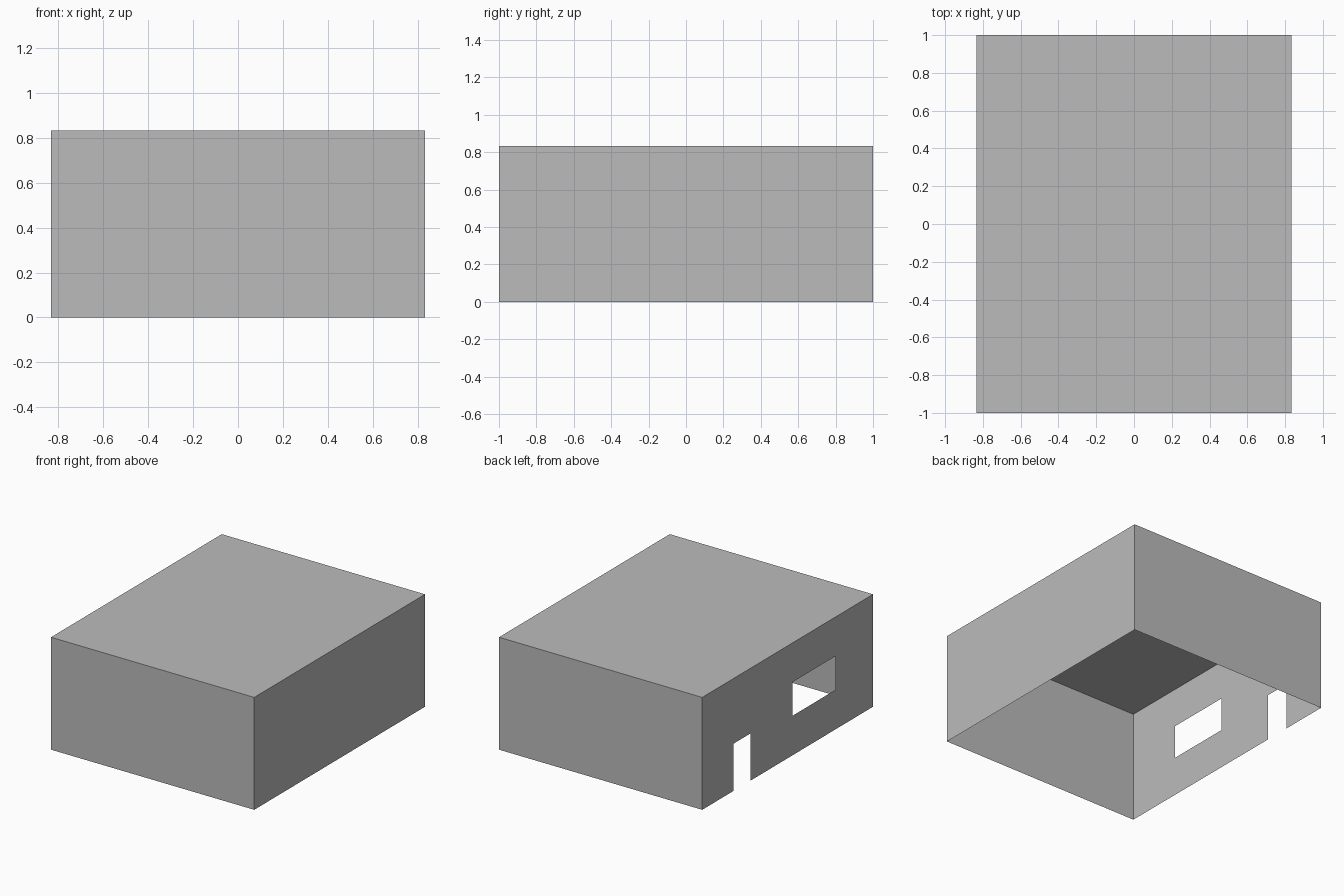
import bpy
import bmesh

if "Cube" in bpy.data.objects:
    bpy.data.objects.remove(bpy.data.objects["Cube"])

W, D, H = 0.8333, 1.0, 0.8333      # half width, half depth, height
DOOR = (0.433, 0.633, 0.0, 0.35)   # y min, y max, z min, z max
WINDOW = (-0.558, -0.058, 0.293, 0.543)

grey = bpy.data.materials.new("plain_grey")
grey.diffuse_color = (0.5, 0.5, 0.5, 1.0)
grey.use_nodes = True
grey.node_tree.nodes["Principled BSDF"].inputs["Base Color"].default_value = grey.diffuse_color


def panel(name, origin, u_dir, v_dir, us, vs, holes=()):
    """Thin sheet split along us and vs, leaving out the cells inside holes."""
    bm = bmesh.new()
    grid = [[bm.verts.new([o + u * a + v * b
                           for o, a, b in zip(origin, u_dir, v_dir)])
             for v in vs] for u in us]
    for i in range(len(us) - 1):
        for j in range(len(vs) - 1):
            cu, cv = (us[i] + us[i + 1]) / 2, (vs[j] + vs[j + 1]) / 2
            if any(h[0] < cu < h[1] and h[2] < cv < h[3] for h in holes):
                continue
            bm.faces.new((grid[i][j], grid[i + 1][j],
                          grid[i + 1][j + 1], grid[i][j + 1]))
    loose = [v for v in bm.verts if not v.link_faces]
    bmesh.ops.delete(bm, geom=loose, context='VERTS')
    mesh = bpy.data.meshes.new(name)
    bm.to_mesh(mesh)
    bm.free()
    mesh.materials.append(grey)
    obj = bpy.data.objects.new(name, mesh)
    bpy.context.collection.objects.link(obj)
    return obj


X, Y, Z = (1, 0, 0), (0, 1, 0), (0, 0, 1)
NX, NY = (-1, 0, 0), (0, -1, 0)

# Plain walls and flat roof, all facing outward; the floor is open
panel("front_wall", (0, -D, 0), X, Z, (-W, W), (0, H))
panel("back_wall", (0, D, 0), NX, Z, (-W, W), (0, H))
panel("right_wall", (W, 0, 0), Y, Z, (-D, D), (0, H))
panel("roof", (0, 0, H), X, Y, (-W, W), (-D, D))

# Left wall with a doorway and a window opening (u runs towards -y)
holes = [(-h[1], -h[0], h[2], h[3]) for h in (DOOR, WINDOW)]
us = sorted({-D, D, *(e for h in holes for e in h[:2])})
vs = sorted({0.0, H, *(e for h in holes for e in h[2:])})
panel("left_wall", (-W, 0, 0), NY, Z, us, vs, holes)
